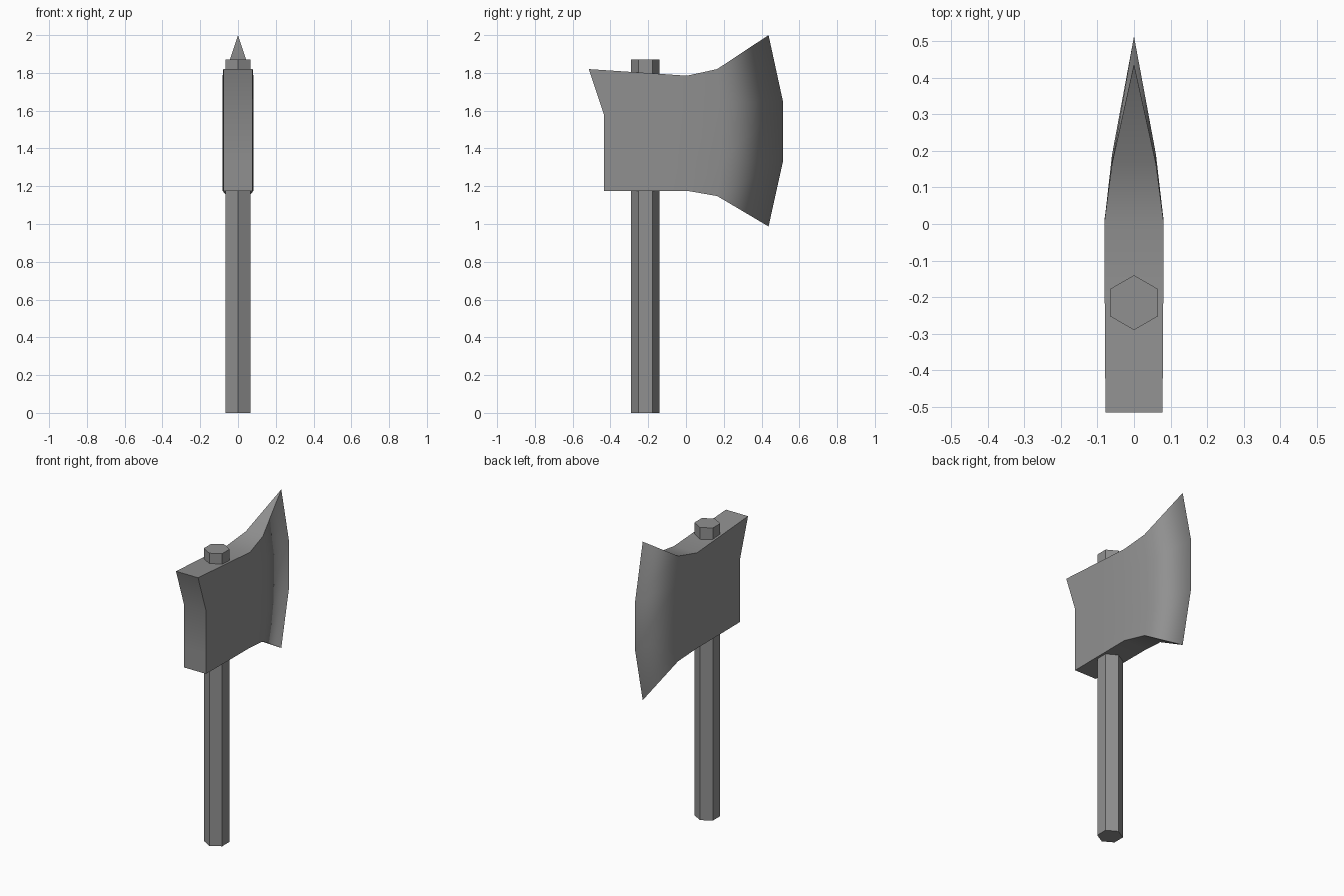
import bpy, bmesh, math

if "Cube" in bpy.data.objects:
    bpy.data.objects.remove(bpy.data.objects["Cube"])

# Dark grey metal and wood
grey = bpy.data.materials.new("dark_grey")
grey.diffuse_color = (0.28, 0.28, 0.28, 1)
grey.use_nodes = True
grey.node_tree.nodes["Principled BSDF"].inputs["Base Color"].default_value = grey.diffuse_color

# Handle: hexagonal shaft passing through the head
bpy.ops.mesh.primitive_cylinder_add(vertices=6, radius=0.075, depth=1.87,
                                    location=(0, -0.215, 0.935))
handle = bpy.context.object
handle.name = "handle"
handle.data.materials.append(grey)

# Axe head: cross-sections from poll to cutting edge,
# each a half width and four (y, z) points from bottom to top
sections = [
    (0.078, [(-0.435, 1.175), (-0.435, 1.31), (-0.435, 1.58), (-0.515, 1.82)]),
    (0.08, [(-0.215, 1.175), (-0.215, 1.32), (-0.215, 1.61), (-0.215, 1.80)]),
    (0.081, [(0.01, 1.175), (0.005, 1.33), (0.005, 1.63), (0.005, 1.785)]),
    (0.06, [(0.165, 1.148), (0.19, 1.33), (0.19, 1.64), (0.165, 1.82)]),
    (0.0, [(0.437, 0.987), (0.513, 1.33), (0.513, 1.65), (0.437, 2.0)]),
]

bm = bmesh.new()
loops = []
for w, pts in sections:
    ring = [(w, y, z) for y, z in pts] + [(-w, y, z) for y, z in reversed(pts)]
    loops.append([bm.verts.new(p) for p in ring])
for a, b in zip(loops, loops[1:]):
    for i in range(8):
        j = (i + 1) % 8
        bm.faces.new((a[i], a[j], b[j], b[i]))
# Flat back of the poll
back = loops[0]
for i in range(3):
    bm.faces.new((back[i], back[i + 1], back[6 - i], back[7 - i]))
# Close the two sides into one cutting edge
bmesh.ops.remove_doubles(bm, verts=bm.verts, dist=0.0005)
bmesh.ops.recalc_face_normals(bm, faces=bm.faces)

# Soft cheeks running over the cutting edge, crisp outline elsewhere
for f in bm.faces:
    f.smooth = True
for e in bm.edges:
    on_blade = all(abs(v.co.x) < 0.001 for v in e.verts)
    e.smooth = on_blade or e.calc_face_angle(0) < math.radians(30)

mesh = bpy.data.meshes.new("axe_head")
bm.to_mesh(mesh)
bm.free()
mesh.materials.append(grey)
head = bpy.data.objects.new("axe_head", mesh)
bpy.context.collection.objects.link(head)
